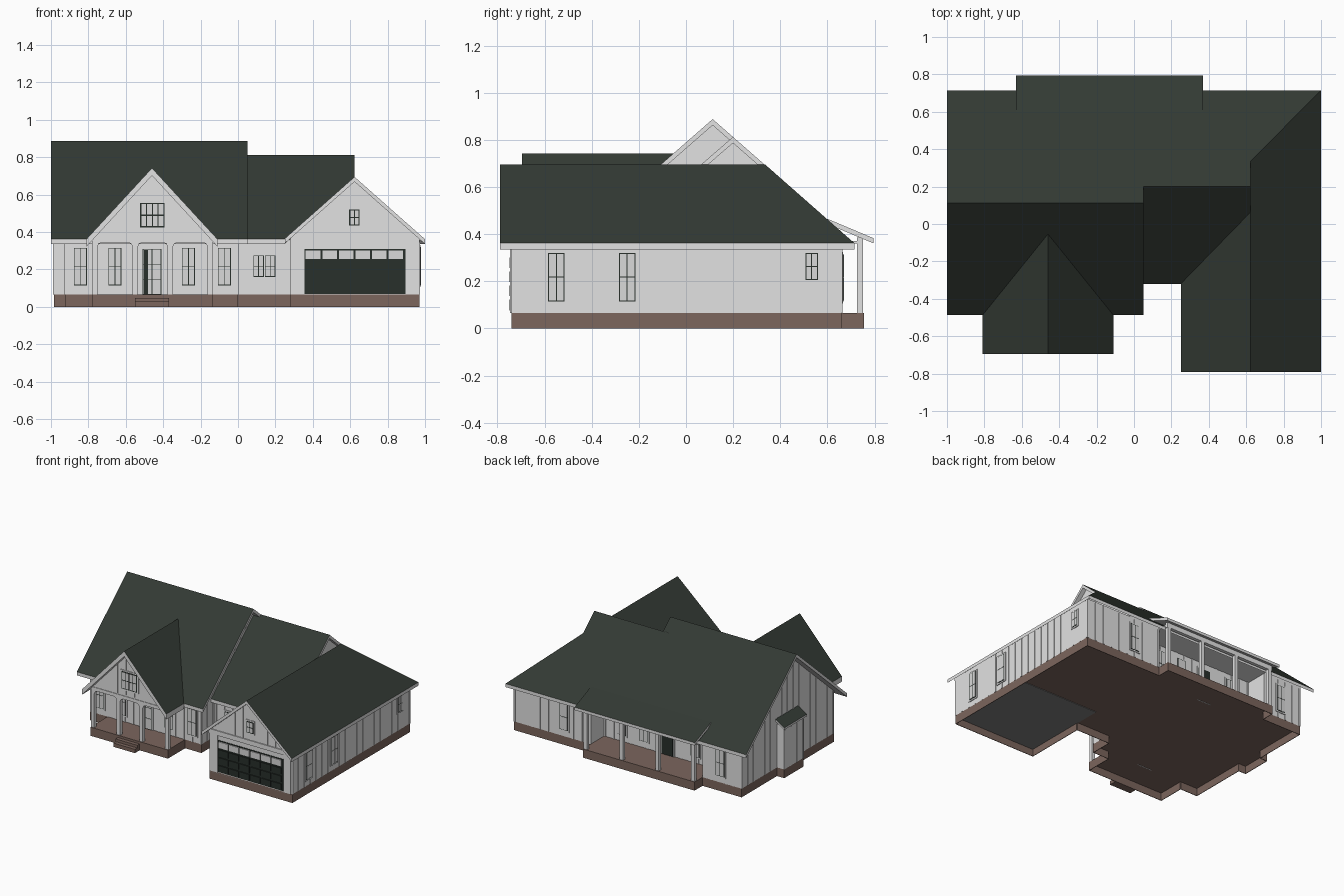
import bpy
import bmesh
from mathutils import Vector

default_cube = bpy.data.objects.get("Cube")
if default_cube:
    bpy.data.objects.remove(default_cube)

# Flat colours
COLOURS = {
    "white_siding": (0.76, 0.76, 0.76),
    "green_roofing": (0.033, 0.042, 0.034),
    "brown_masonry": (0.2, 0.133, 0.11),
    "grey_concrete": (0.21, 0.21, 0.21),
    "dark_frame": (0.021, 0.029, 0.024),
    "pale_glass": (0.7, 0.7, 0.7),
}
materials = []
for label, rgb in COLOURS.items():
    material = bpy.data.materials.new(label)
    material.use_nodes = True
    material.diffuse_color = (*rgb, 1)
    material.node_tree.nodes["Principled BSDF"].inputs["Base Color"].default_value = (*rgb, 1)
    materials.append(material)
WHITE, GREEN, BROWN, GREY, DARK, GLASS = range(len(materials))

BASE = 0.065        # top of the foundation
EAVE = 0.36         # height of the roof edges
parts = {}


def solid(part, lower, upper, colour):
    """Closed prism between two matching loops of points."""
    mesh = parts.setdefault(part, bmesh.new())
    low = [mesh.verts.new(p) for p in lower]
    high = [mesh.verts.new(p) for p in upper]
    faces = [mesh.faces.new(low[::-1]), mesh.faces.new(high)]
    for i in range(len(low)):
        j = (i + 1) % len(low)
        faces.append(mesh.faces.new((low[i], low[j], high[j], high[i])))
    for face in faces:
        face.material_index = colour
    bmesh.ops.recalc_face_normals(mesh, faces=faces)
    return faces


def slab(part, outline, z0, z1, colour):
    return solid(part, [(x, y, z0) for x, y in outline],
                 [(x, y, z1) for x, y in outline], colour)


def box(part, x0, x1, y0, y1, z0, z1, colour=WHITE):
    return slab(part, ((x0, y0), (x1, y0), (x1, y1), (x0, y1)), z0, z1, colour)


def prism(part, profile, axis, start, end, colour=WHITE):
    """Extrude a profile of (horizontal, z) points along x or y."""
    def place(d):
        return [(d, u, z) if axis == "x" else (u, d, z) for u, z in profile]
    return solid(part, place(start), place(end), colour)


def roof(part, outline, height, thickness=0.026):
    """Sloped plate: roofing on top, white fascia and soffit."""
    top = [Vector((x, y, height(x, y))) for x, y in outline]
    drop = Vector((0, 0, thickness))
    faces = solid(part, [p - drop for p in top], top, WHITE)
    faces[1].material_index = GREEN


def plate(part, wall, u0, u1, z0, z1, depth, colour=WHITE):
    """Thin panel standing off a wall given as (axis, position, outward sign)."""
    axis, position, sign = wall
    near, far = sorted((position, position + sign * depth))
    if axis == "x":
        box(part, near, far, u0, u1, z0, z1, colour)
    else:
        box(part, u0, u1, near, far, z0, z1, colour)


def window(part, wall, centre, width, z0, z1, columns=2, rows=2, bar=0.004, glass=GLASS):
    left, right, rim = centre - width / 2, centre + width / 2, 0.01
    plate(part, wall, left - rim, right + rim, z0 - rim, z1 + rim, 0.006)
    plate(part, wall, left, right, z0, z1, 0.008, DARK)
    step_u, step_z = (width - bar) / columns, (z1 - z0 - bar) / rows
    for i in range(columns):
        for j in range(rows):
            u, z = left + bar + i * step_u, z0 + bar + j * step_z
            plate(part, wall, u, u + step_u - bar, z, z + step_z - bar, 0.0095, glass)


def battens(wall, start, end, top=lambda u: EAVE, bottom=BASE):
    count = max(1, round((end - start) / 0.07))
    for i in range(count + 1):
        u = start + 0.007 + (end - start - 0.014) * i / count
        if top(u) > bottom + 0.02:
            plate("wall_battens", wall, u - 0.006, u + 0.006, bottom, top(u), 0.003)


# Roof slopes
def main_slope(x, y):
    return 0.888 - 0.875 * abs(y - 0.113)


def middle_slope(x, y):
    return 0.813 - 0.865 * abs(y - 0.2)


def garage_slope(x, y):
    return 0.695 - 0.885 * abs(x - 0.623)


def portico_slope(x, y):
    return 0.742 - 1.085 * abs(x + 0.46)


LEFT, INNER, RIGHT = -0.925, 0.28, 0.97
BACK, RECESS = 0.66, 0.5
MAIN_FRONT, MIDDLE_FRONT, GARAGE_FRONT, PORTICO_FRONT = -0.435, -0.27, -0.74, -0.635
PORTICO_LEFT, PORTICO_RIGHT = -0.78, -0.135
PORCH_LEFT, PORCH_RIGHT, PORCH_BACK = -0.6, 0.33, 0.755
BAY_LEFT, BAY_FRONT, BAY_BACK = -0.985, 0.01, 0.24
LANDING = PORTICO_FRONT - 0.005

# Foundation: a floor slab on a thin skirt that is open underneath
footprint = [Vector(p) for p in (
    (INNER, GARAGE_FRONT), (RIGHT, GARAGE_FRONT), (RIGHT, BACK), (PORCH_RIGHT, BACK),
    (PORCH_RIGHT, PORCH_BACK), (PORCH_LEFT, PORCH_BACK), (PORCH_LEFT, BACK), (LEFT, BACK),
    (LEFT, BAY_BACK), (BAY_LEFT, BAY_BACK), (BAY_LEFT, BAY_FRONT), (LEFT, BAY_FRONT),
    (LEFT, MAIN_FRONT), (PORTICO_LEFT, MAIN_FRONT), (PORTICO_LEFT, LANDING),
    (PORTICO_RIGHT, LANDING), (PORTICO_RIGHT, MAIN_FRONT), (0, MAIN_FRONT),
    (0, MIDDLE_FRONT), (INNER, MIDDLE_FRONT))]
slab("floor", footprint, BASE - 0.008, BASE, BROWN)
for start, end in zip(footprint, footprint[1:] + footprint[:1]):
    along = (end - start).normalized()
    inward = Vector((-along.y, along.x)) * 0.004
    slab("foundation_skirt", (start, end, end + inward, start + inward), 0, BASE, BROWN)
box("garage_floor", INNER, RIGHT, GARAGE_FRONT, -0.07, BASE - 0.012, BASE - 0.008, GREY)
for i in range(2):
    front = LANDING - 0.028 * i
    box("front_steps", -0.55, -0.37, front - 0.028, front, 0, 0.048 - 0.02 * i, BROWN)


# Walls
def wall_profile(front, back, slope, ridge):
    return [(front, BASE), (back, BASE), (back, main_slope(0, back) - 0.02),
            (ridge, main_slope(0, ridge) - 0.02), (front, slope(0, front) - 0.02)]


for x0, x1, back in ((LEFT, PORCH_LEFT, BACK), (PORCH_LEFT, 0, RECESS)):
    prism("main_walls", wall_profile(MAIN_FRONT, back, main_slope, 0.113), "x", x0, x1)
for x0, x1, back in ((0, PORCH_RIGHT, RECESS), (PORCH_RIGHT, 0.59, BACK)):
    prism("middle_walls", wall_profile(MIDDLE_FRONT, back, middle_slope, 0.2), "x", x0, x1)
prism("garage_walls", [(INNER, BASE), (RIGHT, BASE), (RIGHT, 0.37), (0.623, 0.675), (INNER, 0.37)],
      "y", GARAGE_FRONT, 0.3)
box("garage_walls", 0.59, RIGHT, 0.3, BACK, BASE, 0.37)
box("side_bay", BAY_LEFT, LEFT, BAY_FRONT, BAY_BACK, BASE, 0.39)

# Roofs
roof("main_roof", [(-1, -0.487), (0.05, -0.487), (0.05, 0.113), (-1, 0.113)], main_slope)
roof("rear_roof", [(-1, 0.113), (0.05, 0.113), (0.05, 0.2), (0.623, 0.2), (0.623, 0.336),
                   (1, 0.715), (-1, 0.715)], main_slope)
roof("middle_roof", [(0, -0.32), (0.25, -0.32), (0.623, 0.063), (0.623, 0.2), (0, 0.2)],
     middle_slope)
roof("garage_roof", [(0.623, -0.79), (1, -0.79), (1, 0.715), (0.623, 0.336)], garage_slope)
roof("garage_roof", [(0.25, -0.79), (0.623, -0.79), (0.623, 0.063), (0.25, -0.32)], garage_slope)
for eave in (-0.81, -0.11):
    roof("portico_roof", [(-0.46, -0.695), (eave, -0.695), (eave, -0.487), (-0.46, -0.054)],
         portico_slope, 0.04)
roof("back_porch_roof", [(-0.63, 0.6), (0.37, 0.6), (0.37, 0.795), (-0.63, 0.795)],
     lambda x, y: 0.465 - 0.42 * (y - 0.6), 0.022)
roof("bay_roof", [(-1, -0.01), (LEFT, -0.01), (LEFT, 0.26), (-1, 0.26)],
     lambda x, y: 0.39 + 0.6 * (x + 1), 0.015)

# Front portico: posts joined by a beam with rounded openings
posts = (-0.766, -0.55, -0.362, -0.149)
half, radius, beam = 0.014, 0.025, 0.345
outline = [(posts[0] - half, 0.37), (posts[0] - half, BASE), (posts[0] + half, BASE)]
for a, b in zip(posts, posts[1:]):
    a, b = a + half, b - half
    corner, cut = radius * 0.3, beam - radius
    outline += [(a, cut), (a + corner, beam - corner), (a + radius, beam),
                (b - radius, beam), (b - corner, beam - corner), (b, cut), (b, BASE),
                (b + 2 * half, BASE)]
outline.append((posts[-1] + half, 0.37))
prism("portico_arcade", outline, "y", PORTICO_FRONT, PORTICO_FRONT + 0.028)
prism("portico_gable", [(PORTICO_LEFT, EAVE), (PORTICO_RIGHT, EAVE), (-0.46, 0.72)],
      "y", PORTICO_FRONT + 0.004, MAIN_FRONT)
for x in (posts[0], posts[-1]):
    box("portico_side_beams", x - half, x + half, PORTICO_FRONT, MAIN_FRONT, beam, 0.37)

# Back porch: posts, beam and ceiling
for i in range(4):
    x = PORCH_LEFT + 0.018 + (PORCH_RIGHT - PORCH_LEFT - 0.036) * i / 3
    box("back_porch_posts", x - half, x + half, 0.725, 0.75, BASE, EAVE)
box("back_porch_beam", PORCH_LEFT, PORCH_RIGHT, 0.725, 0.75, beam, 0.385)
box("back_porch_ceiling", PORCH_LEFT, PORCH_RIGHT, RECESS, 0.73, EAVE, 0.37)

# Wall faces that carry boards and openings
main_face, middle_face = ("y", MAIN_FRONT, -1), ("y", MIDDLE_FRONT, -1)
garage_face, gable_face = ("y", GARAGE_FRONT, -1), ("y", PORTICO_FRONT + 0.004, -1)
right_face, left_face = ("x", RIGHT, 1), ("x", LEFT, -1)
back_face, recess_face = ("y", BACK, 1), ("y", RECESS, 1)


def under(slope, along_y=False):
    return lambda u: (slope(0, u) if along_y else slope(u, 0)) - 0.025


battens(main_face, LEFT, 0)
battens(middle_face, 0, INNER)
battens(garage_face, INNER, RIGHT, under(garage_slope), 0.38)
battens(gable_face, PORTICO_LEFT, PORTICO_RIGHT, under(portico_slope), 0.38)
battens(right_face, GARAGE_FRONT, BACK)
battens(left_face, MAIN_FRONT, BACK, under(main_slope, True))
battens(back_face, LEFT, PORCH_LEFT)
battens(back_face, PORCH_RIGHT, RIGHT)
battens(recess_face, PORCH_LEFT, PORCH_RIGHT)
battens(("x", BAY_LEFT, -1), BAY_FRONT, BAY_BACK)
battens(("x", 0, 1), MAIN_FRONT, 0.11, under(main_slope, True))

# Windows
for x in (-0.843, -0.658, -0.265, -0.073):
    window("front_windows", main_face, x, 0.07, 0.115, 0.315)
for x in (0.11, 0.172):
    window("middle_windows", middle_face, x, 0.056, 0.16, 0.275)
window("portico_window", gable_face, -0.458, 0.13, 0.425, 0.555, columns=4, bar=0.006)
window("garage_gable_window", garage_face, 0.622, 0.055, 0.435, 0.52, bar=0.006)
for y in (-0.55, -0.25):
    window("right_windows", right_face, y, 0.07, 0.115, 0.32)
window("right_windows", right_face, 0.533, 0.052, 0.205, 0.32)
for x in (-0.75, 0.55):
    window("back_windows", back_face, x, 0.07, 0.115, 0.315)
for x in (-0.43, 0.0, 0.18):
    window("porch_windows", recess_face, x, 0.07, 0.115, 0.315)
window("back_door", recess_face, -0.2, 0.1, BASE, 0.31, rows=1, glass=DARK)

# Front door
window("front_door", main_face, -0.46, 0.1, BASE, 0.31, rows=3)
plate("front_door", main_face, -0.502, -0.48, BASE, 0.305, 0.0098, DARK)

# Garage door: trim, dark leaf, raised panels and a glazed top row
plate("garage_trim", garage_face, INNER, RIGHT, 0.345, 0.38, 0.008)
for x0, x1 in ((0.29, 0.35), (0.9, 0.96)):
    plate("garage_trim", garage_face, x0, x1, BASE, 0.345, 0.006)
plate("garage_door", garage_face, 0.355, 0.895, 0.07, 0.31, 0.002, DARK)
for i in range(6):
    for j in range(4):
        x, z = 0.362 + 0.0885 * i, 0.077 + 0.0595 * j
        plate("garage_door", garage_face, x, x + 0.0785, z, z + 0.046, 0.0095,
              GLASS if j == 3 else DARK)

# Turn every part into an object
for name, mesh in parts.items():
    data = bpy.data.meshes.new(name)
    mesh.to_mesh(data)
    mesh.free()
    for material in materials:
        data.materials.append(material)
    bpy.context.scene.collection.objects.link(bpy.data.objects.new(name, data))
